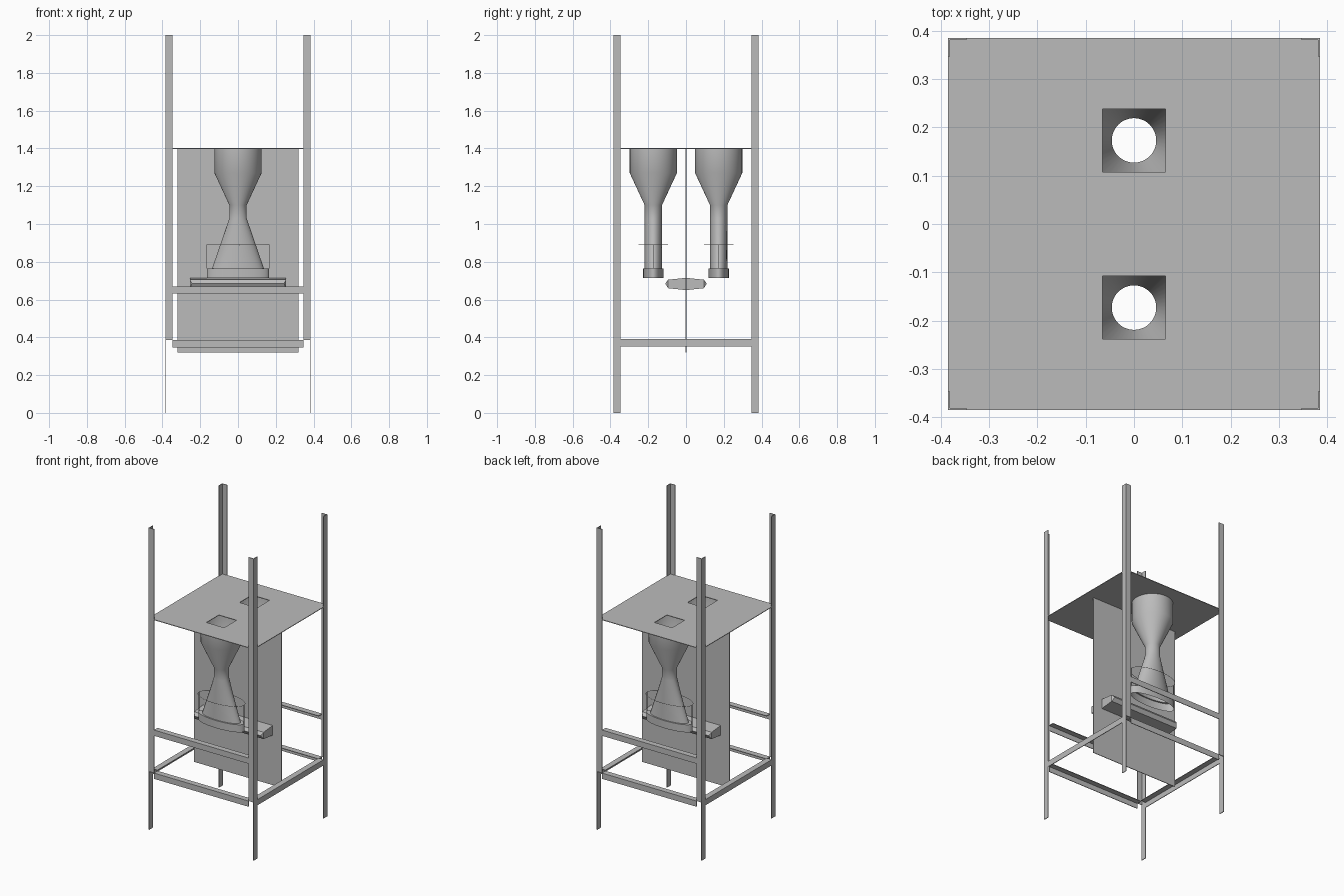
import bpy, bmesh, math
from mathutils import Vector

cube = bpy.data.objects.get("Cube")
if cube:
    bpy.data.objects.remove(cube, do_unlink=True)

steel = bpy.data.materials.new("plain_grey")
steel.use_nodes = True
GREY = (0.5, 0.5, 0.5, 1)
steel.diffuse_color = GREY
steel.node_tree.nodes["Principled BSDF"].inputs["Base Color"].default_value = GREY

HALF = 0.385    # half width of the frame
LEG = 0.038     # width of an angle-iron flange
T = 0.004       # sheet thickness
SIDES = (-1, 1)


def finish(name, bm, smooth=False):
    bmesh.ops.recalc_face_normals(bm, faces=bm.faces)
    mesh = bpy.data.meshes.new(name)
    bm.to_mesh(mesh)
    bm.free()
    obj = bpy.data.objects.new(name, mesh)
    bpy.context.collection.objects.link(obj)
    mesh.materials.append(steel)
    if smooth:
        bpy.ops.object.select_all(action="DESELECT")
        obj.select_set(True)
        bpy.context.view_layer.objects.active = obj
        bpy.ops.object.shade_smooth_by_angle(angle=math.radians(35))
    return obj


def add_box(bm, a, b):
    """Axis-aligned box between two opposite corners."""
    a, b = Vector(a), Vector(b)
    verts = bmesh.ops.create_cube(bm, size=1)["verts"]
    for v in verts:
        v.co = Vector(v.co[i] * abs(b[i] - a[i]) + (a[i] + b[i]) / 2 for i in range(3))


def add_loft(bm, rings, cy, n=48):
    """Elliptical surface through rings of (z, x radius, y radius)."""
    last = None
    for z, rx, ry in rings:
        loop = [bm.verts.new((rx * math.cos(math.tau * k / n),
                              cy + ry * math.sin(math.tau * k / n), z)) for k in range(n)]
        if last:
            for k in range(n):
                j = (k + 1) % n
                bm.faces.new((last[k], last[j], loop[j], loop[k]))
        last = loop


# Corner posts: the front and back flanges stop at the lower frame
for sx in SIDES:
    for sy in SIDES:
        bm = bmesh.new()
        x, y = sx * HALF, sy * HALF
        add_box(bm, (x, y, 0), (x - sx * T, y - sy * LEG, 2))
        add_box(bm, (x - sx * T, y, 0.385), (x - sx * LEG, y - sy * T, 2))
        finish(f"{'front' if sy < 0 else 'back'}_{'left' if sx > 0 else 'right'}_post", bm)

# Angle-iron rails: lower frame on all sides, middle rails front and back
END = HALF - LEG
for s in SIDES:
    y = s * HALF
    side = "front" if s < 0 else "back"
    for label, z in (("lower", 0.385), ("middle", 0.67)):
        bm = bmesh.new()
        add_box(bm, (-END, y, z - LEG), (END, y - s * T, z))
        add_box(bm, (-END, y - s * T, z - T), (END, y - s * LEG, z))
        finish(f"{side}_{label}_rail", bm)
    bm = bmesh.new()
    add_box(bm, (y, -END, 0.39 - LEG), (y - s * T, END, 0.39))
    add_box(bm, (y - s * T, -END, 0.39 - T), (y - s * LEG, END, 0.39))
    finish(f"{'left' if s > 0 else 'right'}_lower_rail", bm)

# Top plate, built as strips around two square openings
HOLE, CY, TOP = 0.065, 0.173, 1.402
bm = bmesh.new()
xs = (-HALF, -HOLE, HOLE, HALF)
ys = (-HALF, -CY - HOLE, -CY + HOLE, CY - HOLE, CY + HOLE, HALF)
grid = [[bm.verts.new((x, y, TOP)) for x in xs] for y in ys]
for j in range(len(ys) - 1):
    for i in range(len(xs) - 1):
        if not (i == 1 and j in (1, 3)):
            bm.faces.new((grid[j][i], grid[j][i + 1], grid[j + 1][i + 1], grid[j + 1][i]))
plate = finish("top_plate", bm)
solid = plate.modifiers.new("thickness", "SOLIDIFY")
solid.thickness = T

# Central partition
bm = bmesh.new()
add_box(bm, (-0.32, -T / 2, 0.32), (0.32, T / 2, 1.398))
finish("partition", bm)

# Funnels with flattened outlets, outlet collars and wire hoops
for s in SIDES:
    side = "front" if s < 0 else "back"
    cy = s * CY
    bm = bmesh.new()
    add_loft(bm, [(1.398, 0.125, 0.125), (1.27, 0.125, 0.125), (1.1, 0.046, 0.046),
                  (1.03, 0.046, 0.046), (0.765, 0.137, 0.047)], cy)
    finish(f"{side}_funnel", bm, True)

    bm = bmesh.new()
    add_loft(bm, [(0.765, 0.137, 0.047), (0.765, 0.165, 0.055), (0.715, 0.165, 0.055)], cy)
    finish(f"{side}_collar", bm, True)

    w = 0.0015
    bm = bmesh.new()
    add_loft(bm, [(0.89 + dz, 0.165 + d, 0.077 + d)
                  for dz, d in ((-w, 0), (0, w), (w, 0), (0, -w), (-w, 0))], cy)
    for sx in SIDES:
        add_box(bm, (sx * 0.165 - w, cy - w, 0.765), (sx * 0.165 + w, cy + w, 0.89))
    finish(f"{side}_hoop", bm)

# Cross bar with tapered edges, passing through the partition
upper = [(-0.11, 0.685), (-0.095, 0.705), (0, 0.715), (0.095, 0.705), (0.11, 0.685)]
lower = [(0.095, 0.66), (0, 0.65), (-0.095, 0.66)]
bm = bmesh.new()
ends = []
for s in SIDES:
    ends.append([bm.verts.new((s * (0.243 if abs(y) > 0.1 else 0.255), y, z))
                 for y, z in upper + lower])
n = len(ends[0])
for k in range(n):
    j = (k + 1) % n
    bm.faces.new((ends[0][k], ends[0][j], ends[1][j], ends[1][k]))
for loop in ends:
    # each end: one flat middle panel and two slanted tips
    bm.faces.new(loop[1:4] + loop[5:8])
    bm.faces.new((loop[7], loop[0], loop[1]))
    bm.faces.new((loop[3], loop[4], loop[5]))
finish("cross_bar", bm)
